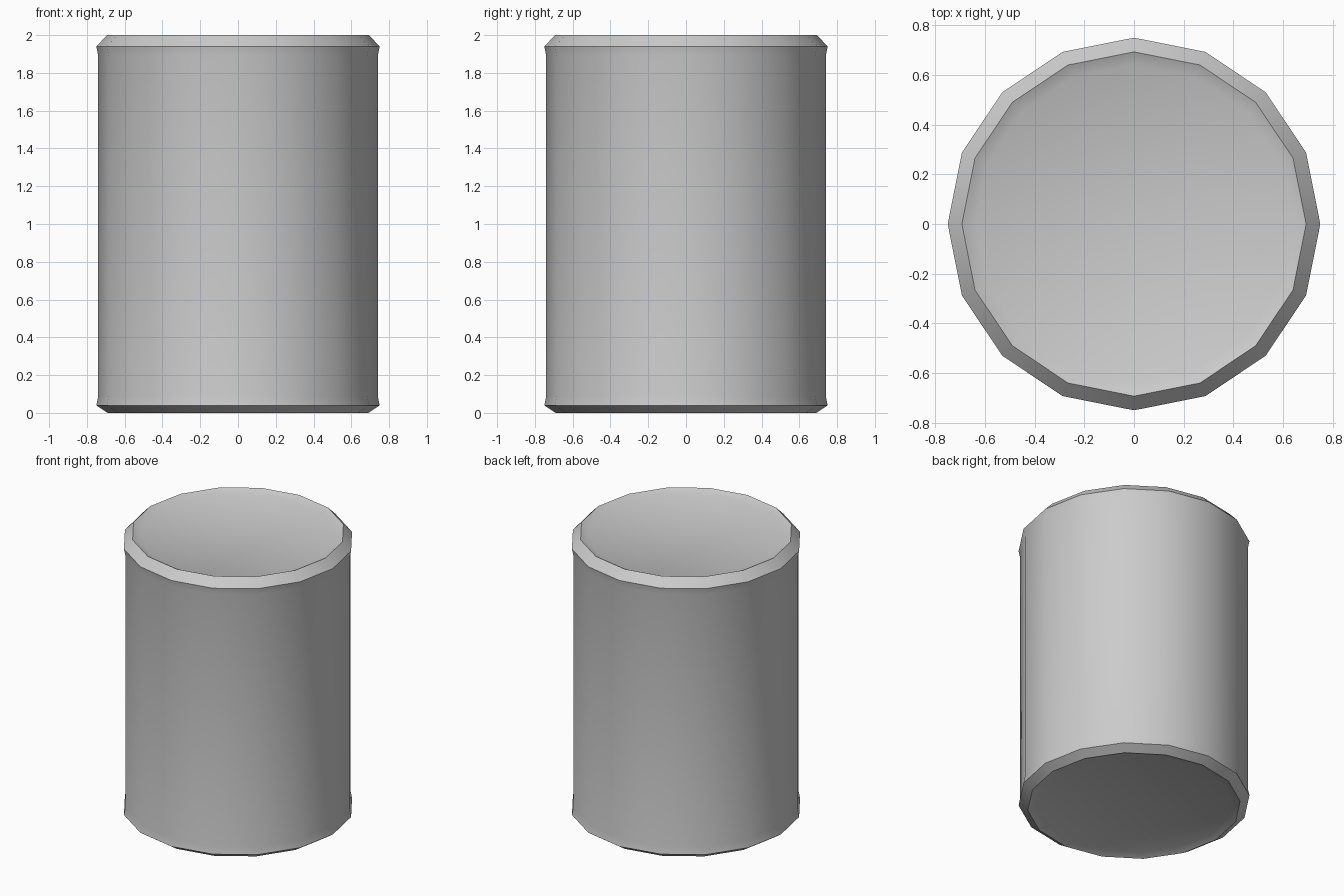
import bpy, bmesh, math

if "Cube" in bpy.data.objects:
    bpy.data.objects.remove(bpy.data.objects["Cube"])

SIDES = 16

# Half-section of the can as (radius, height), from bottom centre to top centre
profile = [
    (0, 0.02), (0.64, 0.02),       # recessed base
    (0.69, 0.0), (0.75, 0.04),     # bottom rim
    (0.74, 0.09), (0.74, 1.89),    # side wall
    (0.75, 1.94), (0.693, 2.0),    # top rim
    (0.64, 1.975), (0, 1.975),     # recessed lid
]


def lathe(name, points, sides):
    bm = bmesh.new()
    verts = [bm.verts.new((r, 0, z)) for r, z in points]
    edges = [bm.edges.new(pair) for pair in zip(verts, verts[1:])]
    bmesh.ops.spin(bm, geom=verts + edges, cent=(0, 0, 0), axis=(0, 0, 1),
                   angle=math.tau, steps=sides, use_duplicate=False)
    bmesh.ops.remove_doubles(bm, verts=bm.verts[:], dist=0.0005)
    bmesh.ops.recalc_face_normals(bm, faces=bm.faces[:])
    mesh = bpy.data.meshes.new(name)
    bm.to_mesh(mesh)
    bm.free()
    obj = bpy.data.objects.new(name, mesh)
    bpy.context.collection.objects.link(obj)
    return obj


can = lathe("can", profile, SIDES)
bpy.context.view_layer.objects.active = can
can.select_set(True)
bpy.ops.object.shade_smooth_by_angle(angle=math.radians(30))
